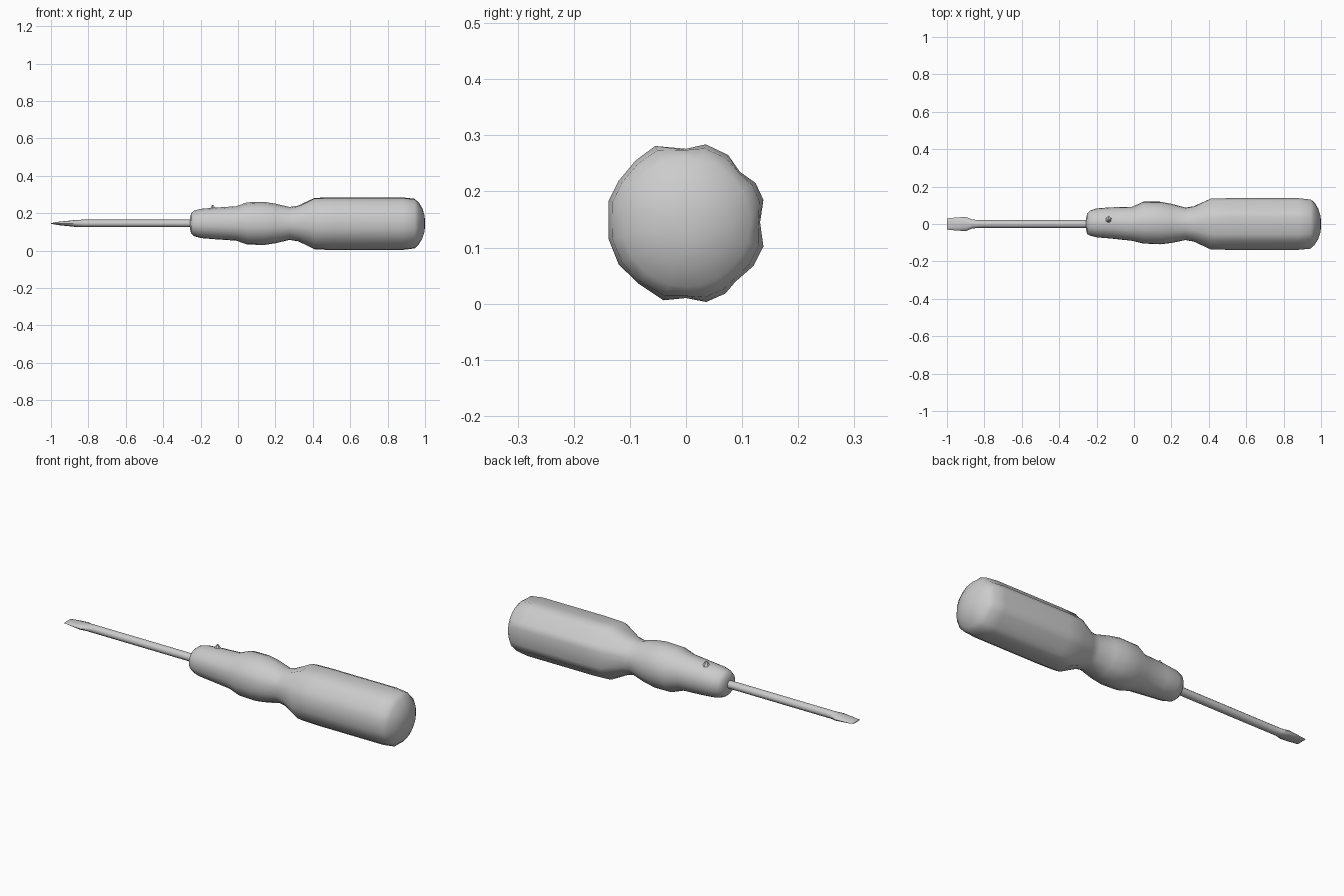
import bpy, math

if "Cube" in bpy.data.objects:
    bpy.data.objects.remove(bpy.data.objects["Cube"])

CZ = 0.145  # height of the tool axis


def loft(name, rings, angle):
    """Skin a list of equal-length rings of 3D points and close both ends."""
    n = len(rings[0])
    verts = [p for ring in rings for p in ring]
    faces = [(r * n + i, r * n + (i + 1) % n, (r + 1) * n + (i + 1) % n, (r + 1) * n + i)
             for r in range(len(rings) - 1) for i in range(n)]
    faces += [tuple(range(n))[::-1], tuple(range(len(verts) - n, len(verts)))]
    mesh = bpy.data.meshes.new(name)
    mesh.from_pydata(verts, [], [f[::-1] for f in faces])
    obj = bpy.data.objects.new(name, mesh)
    bpy.context.collection.objects.link(obj)
    bpy.ops.object.select_all(action='DESELECT')
    obj.select_set(True)
    bpy.context.view_layer.objects.active = obj
    bpy.ops.object.mode_set(mode='EDIT')
    bpy.ops.mesh.select_all(action='SELECT')
    bpy.ops.mesh.normals_make_consistent(inside=False)
    bpy.ops.object.mode_set(mode='OBJECT')
    bpy.ops.object.shade_smooth_by_angle(angle=math.radians(angle))
    return obj


# Fluted grip outline (y, z from axis), counter-clockwise from +y
grip = [(0.132, 0), (0.138, 0.04), (0.124, 0.07), (0.096, 0.09), (0.075, 0.12),
        (0.035, 0.139), (0, 0.131), (-0.055, 0.136), (-0.09, 0.11), (-0.12, 0.074),
        (-0.138, 0.038), (-0.138, -0.03), (-0.12, -0.075), (-0.085, -0.109),
        (-0.04, -0.139), (0, -0.135), (0.036, -0.142), (0.07, -0.127),
        (0.088, -0.106), (0.12, -0.078), (0.138, -0.043)]

# Handle stations: x, radius, y shift, flute amount
stations = [(-0.257, 0.030, 0, 0), (-0.25, 0.055, 0, 0), (-0.235, 0.068, 0.004, 0),
            (-0.2, 0.078, 0.005, 0), (-0.13, 0.084, 0.005, 0), (-0.01, 0.092, 0, 0),
            (0.05, 0.113, 0.006, 0), (0.14, 0.115, 0.004, 0), (0.2, 0.106, 0.002, 0),
            (0.275, 0.088, 0, 0), (0.32, 0.096, 0, 0.2), (0.41, 0.138, 0, 0.85),
            (0.5, 0.14, 0, 1), (0.88, 0.14, 0, 1), (0.945, 0.134, 0, 0.6),
            (0.965, 0.115, 0, 0), (0.985, 0.082, 0, 0), (0.997, 0.045, 0, 0), (1.0, 0.015, 0, 0)]


def handle_ring(x, radius, dy, flute):
    ring = []
    for y, z in grip:
        d = math.hypot(y, z)
        k = radius * (flute / 0.14 + (1 - flute) / d)
        ring.append((x, y * k + dy, z * k + CZ))
    return ring


loft("handle", [handle_ring(*s) for s in stations], 50)

# Shaft and flattened blade: x, half width in y, half height in z
blade = [(-1.0, 0.030, 0.002), (-0.96, 0.034, 0.009), (-0.9, 0.038, 0.015),
         (-0.865, 0.024, 0.019), (-0.83, 0.021, 0.02), (-0.2, 0.021, 0.02)]
N = 12
loft("shaft_and_blade",
     [[(x, w * math.cos(2 * math.pi * i / N), CZ + h * math.sin(2 * math.pi * i / N))
       for i in range(N)] for x, w, h in blade], 40)

# Small nub on top of the collar
bpy.ops.mesh.primitive_cone_add(vertices=6, radius1=0.02, radius2=0.004, depth=0.025,
                                location=(-0.135, 0.022, 0.232))
bpy.context.object.name = "collar_nub"
bpy.ops.object.shade_smooth_by_angle(angle=math.radians(50))
